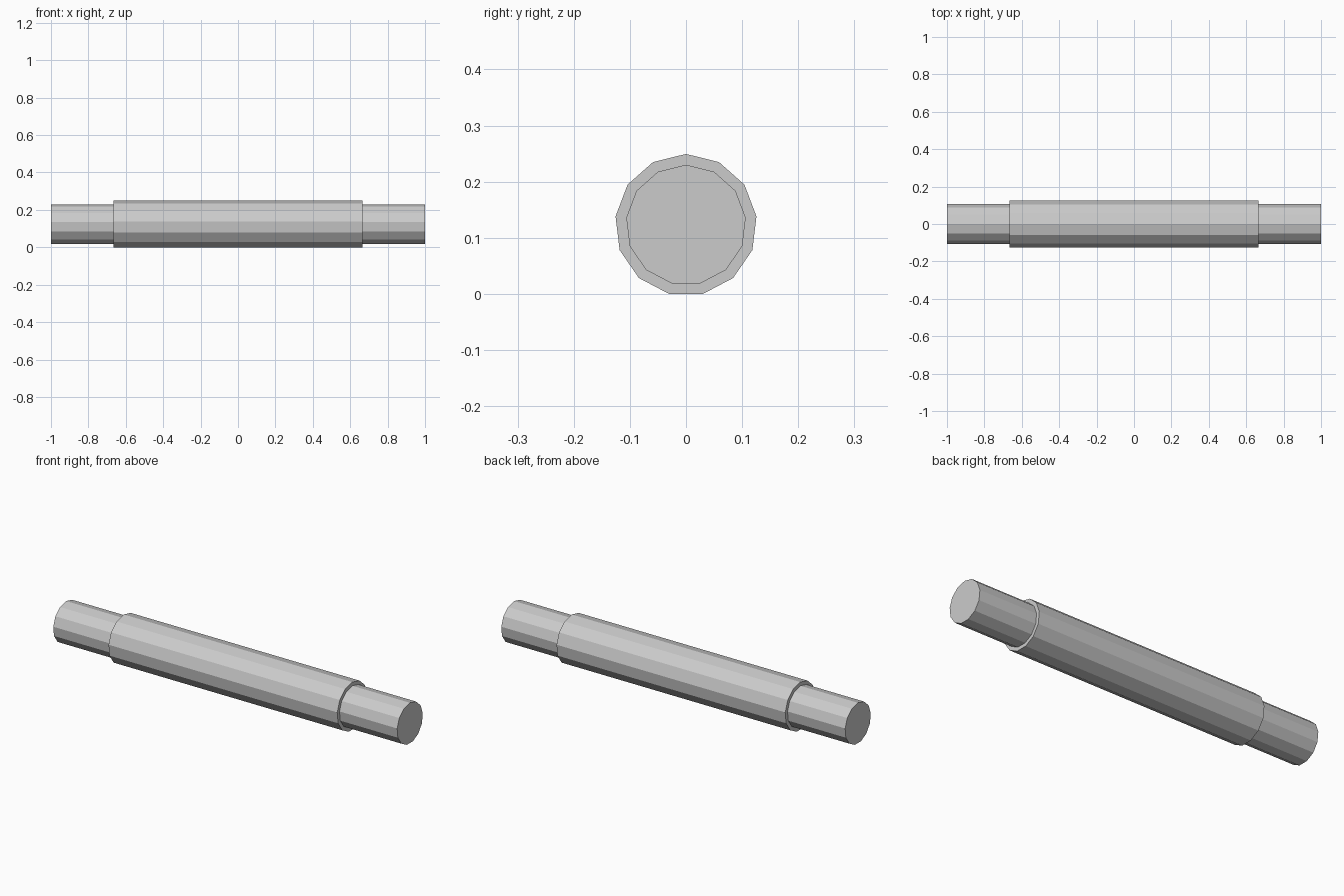
import bpy, bmesh
from math import sin, cos, pi

if "Cube" in bpy.data.objects:
    bpy.data.objects.remove(bpy.data.objects["Cube"])

SIDES = 13
R_BODY, R_END = 0.1265, 0.1072
X_BODY, X_END = 0.665, 1.0
AXIS_Z = R_BODY * cos(pi / SIDES)   # bottom flat rests on z = 0

# Stepped profile along the axle: (x, radius)
half = [(X_BODY, R_BODY), (X_BODY, R_END), (X_END, R_END)]
profile = [(-x, r) for x, r in reversed(half)] + half

bm = bmesh.new()
rings = []
for x, r in profile:
    # One corner points straight up
    rings.append([bm.verts.new((x, r * sin(2 * pi * i / SIDES),
                                AXIS_Z + r * cos(2 * pi * i / SIDES)))
                  for i in range(SIDES)])

# Sides and shoulders
for a, b in zip(rings, rings[1:]):
    for i in range(SIDES):
        j = (i + 1) % SIDES
        bm.faces.new((a[i], a[j], b[j], b[i]))

# End caps
bm.faces.new(rings[0])
bm.faces.new(rings[-1])
bmesh.ops.recalc_face_normals(bm, faces=bm.faces)

mesh = bpy.data.meshes.new("stepped_rod")
bm.to_mesh(mesh)
bm.free()
rod = bpy.data.objects.new("stepped_rod", mesh)
bpy.context.collection.objects.link(rod)
